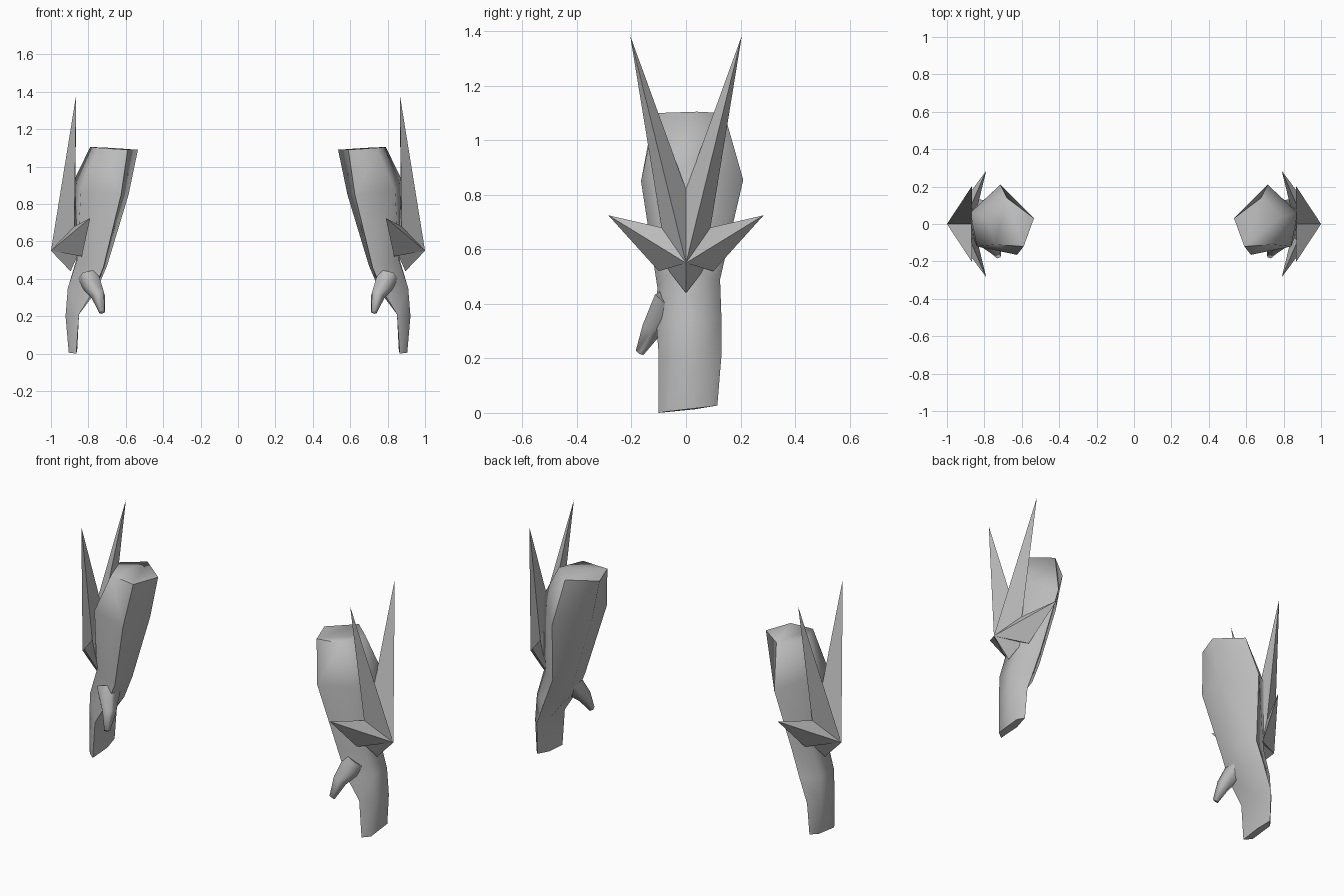
import bpy, bmesh, math
from mathutils import Vector

if "Cube" in bpy.data.objects:
    bpy.data.objects.remove(bpy.data.objects["Cube"])

grey = bpy.data.materials.new("plain_grey")
grey.diffuse_color = (0.5, 0.5, 0.5, 1)
grey.use_nodes = True
grey.node_tree.nodes["Principled BSDF"].inputs["Base Color"].default_value = grey.diffuse_color


def make_object(name, verts, faces, side, smooth):
    """Build one closed part; side = 1 or -1 mirrors it across x."""
    mesh = bpy.data.meshes.new(name)
    mesh.from_pydata([(x * side, y, z) for x, y, z in verts], [], faces)
    bm = bmesh.new()
    bm.from_mesh(mesh)
    bmesh.ops.recalc_face_normals(bm, faces=bm.faces)
    bm.to_mesh(mesh)
    bm.free()
    mesh.materials.append(grey)
    ob = bpy.data.objects.new(name, mesh)
    bpy.context.collection.objects.link(ob)
    if smooth:
        bpy.ops.object.select_all(action='DESELECT')
        ob.select_set(True)
        bpy.context.view_layer.objects.active = ob
        bpy.ops.object.shade_smooth_by_angle(angle=math.radians(75))
    return ob


def loft(name, rings, side):
    n = len(rings[0])
    verts = [p for r in rings for p in r]
    faces = [(i * n + j, i * n + (j + 1) % n, (i + 1) * n + (j + 1) % n, (i + 1) * n + j)
             for i in range(len(rings) - 1) for j in range(n)]
    faces += [tuple(range(n)), tuple(range(len(verts) - n, len(verts)))]
    return make_object(name, verts, faces, side, True)


# five-sided arm rings: inner, back, outer, outer front, inner front
ARM = [
    [(.535, .03, 1.09), (.68, .14, 1.10), (.79, .04, 1.105), (.74, -.11, 1.10), (.59, -.12, 1.09)],
    [(.585, .03, .85), (.715, .21, .855), (.875, .06, .93), (.84, -.12, .87), (.625, -.165, .85)],
    [(.70, .03, .47), (.77, .125, .49), (.865, .07, .50), (.86, -.07, .50), (.72, -.105, .46)],
    [(.76, .04, .33), (.82, .13, .35), (.91, .07, .35), (.91, -.06, .35), (.77, -.11, .34)],
    [(.85, .04, .21), (.87, .13, .21), (.922, .07, .20), (.922, -.05, .20), (.85, -.10, .21)],
    [(.86, .03, .013), (.875, .115, .027), (.905, .08, .022), (.905, -.07, .005), (.865, -.10, 0)],
]

# thumb path: centre and radius
THUMB = [((.80, -.055, .41), .07), ((.745, -.125, .31), .04), ((.725, -.17, .222), .017)]


def thumb_rings():
    axis = (Vector(THUMB[2][0]) - Vector(THUMB[0][0])).normalized()
    u = axis.cross(Vector((0, 0, 1))).normalized()
    v = axis.cross(u)
    return [[tuple(Vector(c) + r * (math.cos(a) * u + math.sin(a) * v))
             for a in (k * math.tau / 5 for k in range(5))] for c, r in THUMB]


def spiked_guard(side):
    # centre points: spike, valley between horns, bottom point
    verts = [(1.0, 0, .55), (.87, 0, .82), (.895, 0, .44)]
    # half points: horn tip, horn root, wing tip, wing underside, notch
    half = [(.865, .205, 1.385), (.875, .09, .68), (.79, .285, .725),
            (.835, .10, .52), (.855, .07, .53)]
    faces = []
    for s in (1, -1):
        h, e, w, l, n = range(len(verts), len(verts) + 5)
        verts += [(x, y * s, z) for x, y, z in half]
        faces += [(0, h, 1), (0, e, h), (0, w, e), (0, l, w), (0, n, l), (0, 2, n),
                  (h, e, 1), (e, w, l), (e, l, n), (1, e, n), (1, n, 2)]
    return make_object("spiked_guard", verts, faces, side, False)


for side in (1, -1):
    loft("forearm_and_hand", ARM, side)
    loft("thumb", thumb_rings(), side)
    spiked_guard(side)
